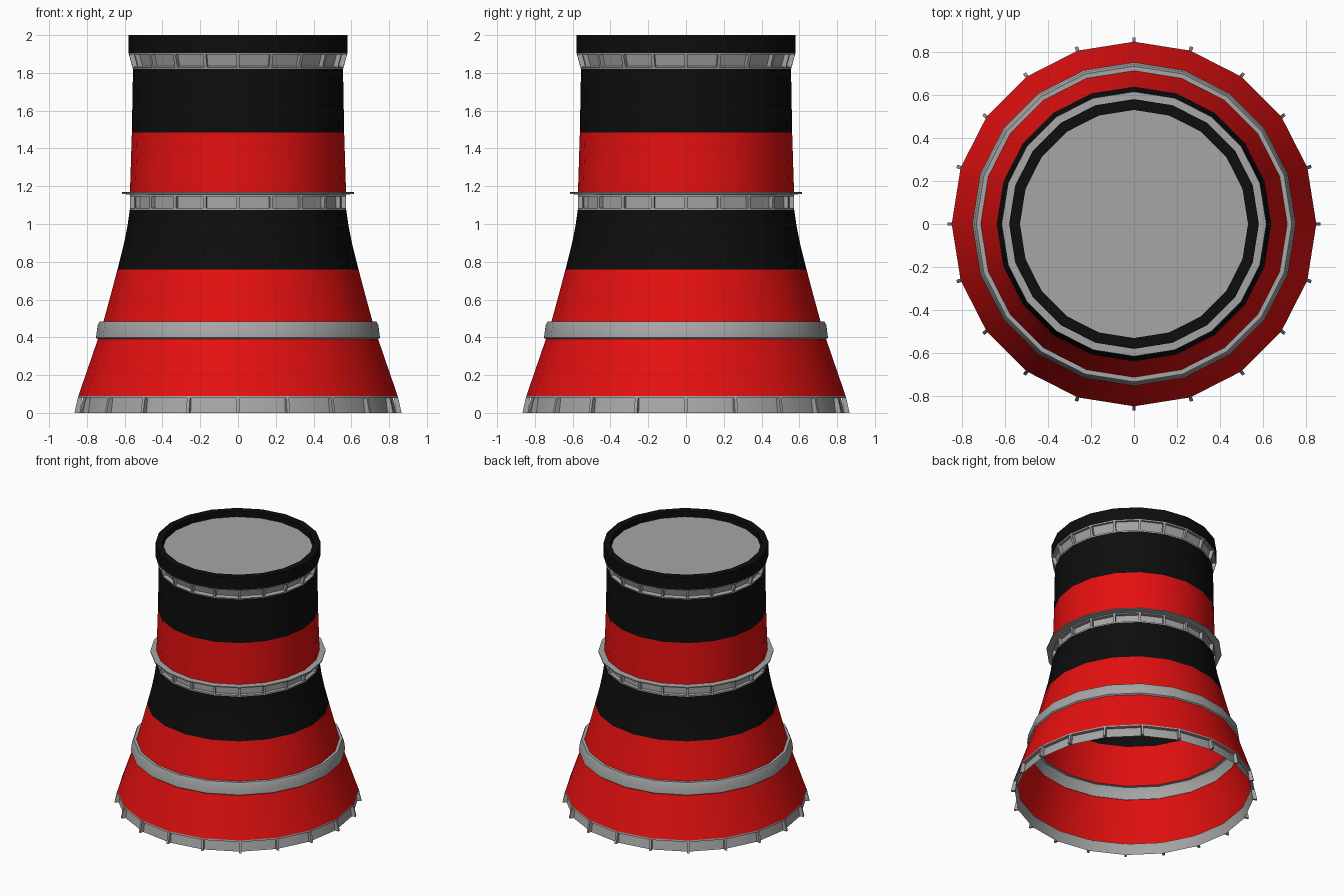
import bpy, bmesh
from math import cos, sin, pi, radians

if "Cube" in bpy.data.objects:
    bpy.data.objects.remove(bpy.data.objects["Cube"])

SIDES = 20
STEP = 2 * pi / SIDES


def material(name, colour):
    m = bpy.data.materials.new(name)
    m.use_nodes = True
    m.diffuse_color = (*colour, 1)
    m.node_tree.nodes["Principled BSDF"].inputs["Base Color"].default_value = (*colour, 1)
    return m


RED = material("red paint", (0.78, 0.005, 0.005))
BLACK = material("black paint", (0.004, 0.004, 0.004))
GREY = material("grey concrete", (0.38, 0.38, 0.38))


def finish(name, bm, mat):
    mesh = bpy.data.meshes.new(name)
    bm.to_mesh(mesh)
    bm.free()
    ob = bpy.data.objects.new(name, mesh)
    bpy.context.collection.objects.link(ob)
    mesh.materials.append(mat)
    bpy.ops.object.select_all(action='DESELECT')
    ob.select_set(True)
    bpy.context.view_layer.objects.active = ob
    bpy.ops.object.shade_smooth_by_angle(angle=radians(30))
    return ob


def lathe(name, profile, mat, recess=0.0, cap=False):
    """Spin (radius, height) points round z; recess sinks a window into each face."""
    bm = bmesh.new()
    rings = [[bm.verts.new((r * cos(i * STEP), r * sin(i * STEP), z))
              for i in range(SIDES)] for r, z in profile]
    for low, high in zip(rings, rings[1:]):
        for i in range(SIDES):
            j = (i + 1) % SIDES
            bm.faces.new((low[i], low[j], high[j], high[i]))
    if cap:
        bm.faces.new(rings[-1])
    bm.normal_update()
    if recess:
        panels = bm.faces[:]
        bmesh.ops.inset_individual(bm, faces=panels, thickness=0.012)
        bm.normal_update()
        bmesh.ops.inset_individual(bm, faces=panels, thickness=0.002, depth=-recess)
    return finish(name, bm, mat)


# Painted shell, bottom to top
lathe("lower_red_wall", [(0.845, 0.09), (0.742, 0.39)], RED)
lathe("upper_red_skirt", [(0.712, 0.485), (0.675, 0.62), (0.638, 0.76)], RED)
lathe("waist_black_band", [(0.638, 0.76), (0.605, 0.89), (0.585, 0.99), (0.573, 1.075)], BLACK)
lathe("chimney_red_band", [(0.572, 1.17), (0.562, 1.485)], RED)
lathe("chimney_black_band", [(0.562, 1.485), (0.556, 1.82)], BLACK)

# Base ring: a lip over a set-back wall
lathe("base_ring", [(0.838, 0), (0.82, 0.078), (0.847, 0.078), (0.845, 0.09)], GREY)

# Belt round the skirt
lathe("skirt_belt", [(0.742, 0.39), (0.752, 0.398), (0.743, 0.465),
                     (0.733, 0.485), (0.712, 0.485)], GREY)

# Windowed rings
lathe("waist_window_ring", [(0.573, 1.075), (0.573, 1.155)], GREY, recess=0.025)
lathe("crown_window_ring", [(0.556, 1.82), (0.58, 1.905)], GREY, recess=0.025)

# Thin walkway above the waist ring
lathe("waist_walkway", [(0.573, 1.155), (0.615, 1.16), (0.615, 1.168), (0.572, 1.17)], GREY)

# Crown rim and sunken lid
lathe("crown_rim", [(0.58, 1.905), (0.58, 2.0), (0.53, 2.0), (0.53, 1.955)], BLACK)
lathe("top_lid", [(0.531, 1.954), (0.53, 1.955)], GREY, cap=True)

# Base fins, one at each corner
bm = bmesh.new()
outline = [(0.825, 0.085), (0.835, 0), (0.866, 0), (0.847, 0.085)]
for i in range(SIDES):
    c, s = cos(i * STEP), sin(i * STEP)
    sides = [[bm.verts.new((r * c - t * s, r * s + t * c, z)) for r, z in outline]
             for t in (-0.008, 0.008)]
    bm.faces.new(sides[0])
    bm.faces.new(sides[1][::-1])
    for k in range(4):
        n = (k + 1) % 4
        bm.faces.new((sides[0][k], sides[1][k], sides[1][n], sides[0][n]))
bmesh.ops.recalc_face_normals(bm, faces=bm.faces[:])
finish("base_fins", bm, GREY)
